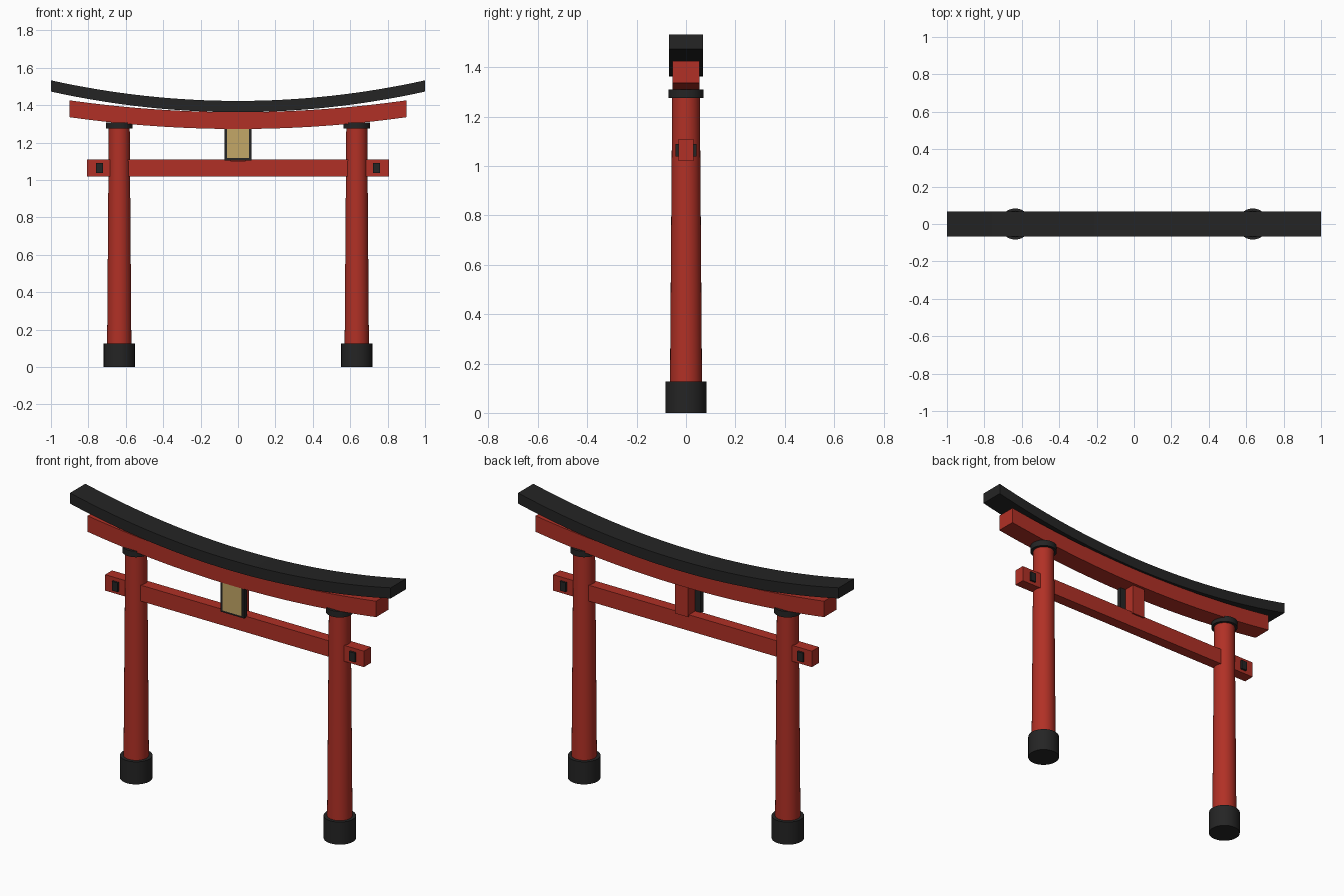
import bpy, bmesh

if "Cube" in bpy.data.objects:
    bpy.data.objects.remove(bpy.data.objects["Cube"])


def material(name, rgb):
    m = bpy.data.materials.new(name)
    m.diffuse_color = (*rgb, 1)
    m.use_nodes = True
    m.node_tree.nodes["Principled BSDF"].inputs["Base Color"].default_value = m.diffuse_color
    return m


RED = material("vermilion red", (0.44, 0.030, 0.019))
BLACK = material("charcoal black", (0.018, 0.018, 0.018))
GOLD = material("pale gold", (0.55, 0.385, 0.135))


def box(name, x, y, z, mat):
    """Box from (min, max) ranges."""
    bpy.ops.mesh.primitive_cube_add(size=1, location=[(a + b) / 2 for a, b in (x, y, z)])
    o = bpy.context.object
    o.scale = [b - a for a, b in (x, y, z)]
    o.name = name
    bpy.ops.object.transform_apply(location=False, rotation=False, scale=True)
    o.data.materials.append(mat)
    return o


def round_post(name, x, r1, r2, z0, z1, mat):
    bpy.ops.mesh.primitive_cone_add(vertices=32, radius1=r1, radius2=r2, depth=z1 - z0,
                                    location=(x, 0, (z0 + z1) / 2))
    o = bpy.context.object
    o.name = name
    o.data.materials.append(mat)
    bpy.ops.object.shade_smooth_by_angle()
    return o


def curved_beam(name, half_len, half_depth, z0, thick, rise, mat, n=32):
    """Rectangular beam whose ends sweep upward along a parabola."""
    bm = bmesh.new()
    rings = []
    for i in range(n + 1):
        t = 2 * i / n - 1
        z = z0 + rise * t * t
        rings.append([bm.verts.new((t * half_len, y, zz)) for y, zz in (
            (-half_depth, z), (half_depth, z), (half_depth, z + thick), (-half_depth, z + thick))])
    for a, b in zip(rings, rings[1:]):
        for k in range(4):
            j = (k + 1) % 4
            bm.faces.new((a[k], a[j], b[j], b[k]))
    bm.faces.new(rings[0])
    bm.faces.new(rings[-1])
    bmesh.ops.recalc_face_normals(bm, faces=bm.faces)
    me = bpy.data.meshes.new(name)
    bm.to_mesh(me)
    bm.free()
    o = bpy.data.objects.new(name, me)
    bpy.context.collection.objects.link(o)
    me.materials.append(mat)
    bpy.context.view_layer.objects.active = o
    bpy.ops.object.select_all(action='DESELECT')
    o.select_set(True)
    bpy.ops.object.shade_smooth_by_angle()
    return o


# Pillars with footings, collars and the wedges in the tie beam
for side, s in (("left", -1), ("right", 1)):
    x = s * 0.635
    round_post(side + "_footing", x, 0.083, 0.083, 0, 0.127, BLACK)
    round_post(side + "_pillar", x, 0.065, 0.056, 0.1, 1.29, RED)
    round_post(side + "_collar", x, 0.071, 0.071, 1.275, 1.309, BLACK)
    w = s * 0.74
    box(side + "_wedge", (w - 0.018, w + 0.018), (-0.042, 0.042), (1.038, 1.09), BLACK)

# Straight tie beam and the two curved top beams
box("tie_beam", (-0.807, 0.807), (-0.031, 0.031), (1.02, 1.11), RED)
curved_beam("lintel", 0.9, 0.055, 1.273, 0.09, 0.063, RED)
curved_beam("roof_beam", 1.0, 0.068, 1.363, 0.06, 0.11, BLACK)

# Centre strut and plaque
box("centre_strut", (-0.04, 0.04), (-0.04, 0.04), (1.1, 1.3), RED)
box("plaque_frame", (-0.073, 0.073), (-0.05, -0.025), (1.105, 1.3), BLACK)
box("plaque_panel", (-0.06, 0.06), (-0.0545, -0.045), (1.117, 1.29), GOLD)
